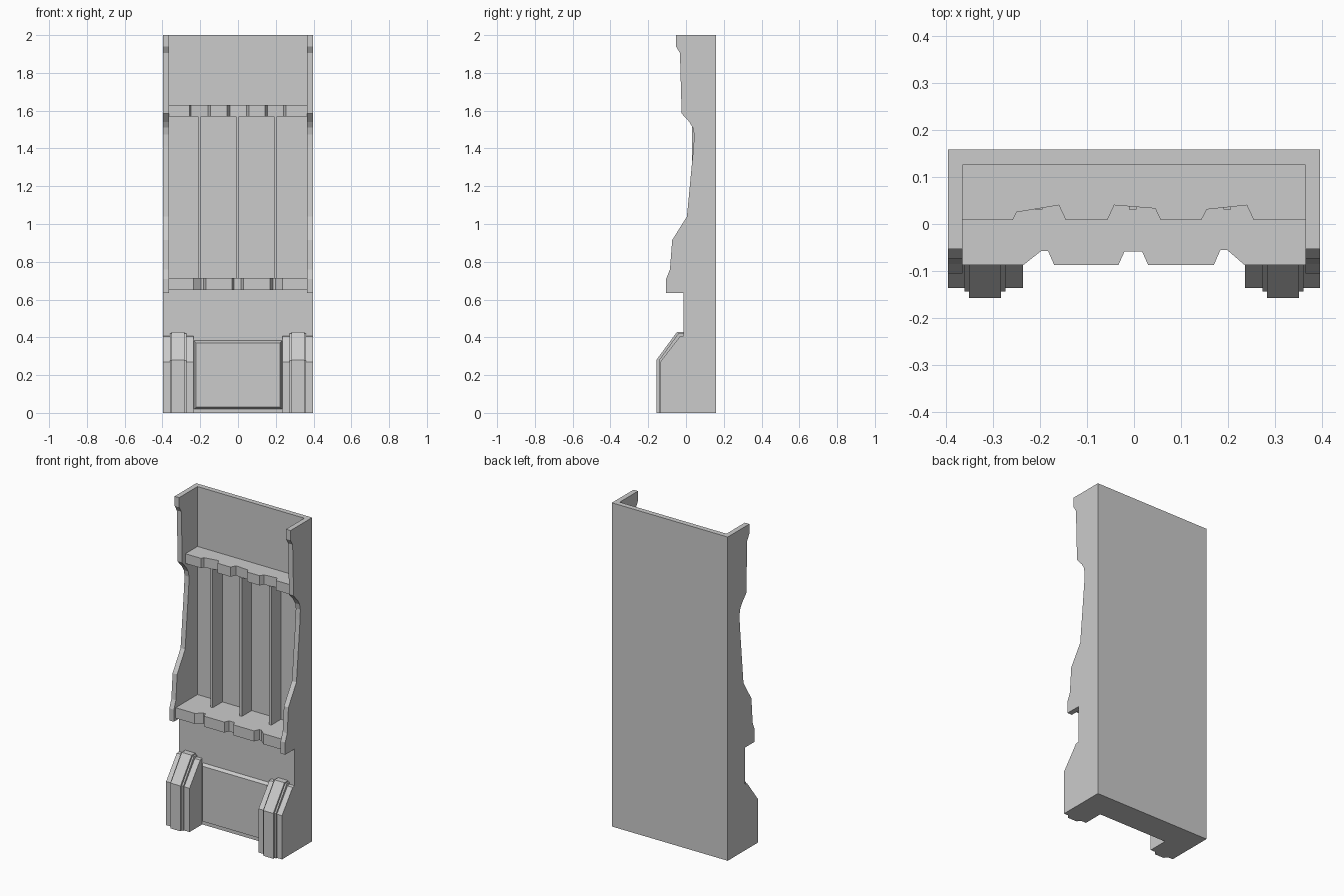
import bpy, bmesh
from mathutils import Vector

if "Cube" in bpy.data.objects:
    bpy.data.objects.remove(bpy.data.objects["Cube"])


def prism(name, pts, axis, a, b):
    """Extrude a 2D outline along x (points are y,z), y (x,z) or z (x,y)."""
    place = {'x': lambda p, t: (t, p[0], p[1]),
             'y': lambda p, t: (p[0], t, p[1]),
             'z': lambda p, t: (p[0], p[1], t)}[axis]
    bm = bmesh.new()
    face = bm.faces.new([bm.verts.new(place(p, a)) for p in pts])
    ext = bmesh.ops.extrude_face_region(bm, geom=[face])
    step = Vector(place((0, 0), b - a))
    bmesh.ops.translate(bm, vec=step, verts=[v for v in ext['geom'] if isinstance(v, bmesh.types.BMVert)])
    bmesh.ops.recalc_face_normals(bm, faces=bm.faces)
    mesh = bpy.data.meshes.new(name)
    bm.to_mesh(mesh)
    bm.free()
    obj = bpy.data.objects.new(name, mesh)
    bpy.context.collection.objects.link(obj)
    return obj


def box(name, x0, x1, y0, y1, z0, z1):
    return prism(name, [(x0, y0), (x1, y0), (x1, y1), (x0, y1)], 'z', z0, z1)


BACK, WALL, PANEL, INNER = 0.158, 0.126, -0.012, 0.365

# Cabinet shell: side silhouette extruded, with the open bay cut out
shell_profile = [(BACK, 0), (BACK, 2), (-0.053, 2), (-0.053, 1.94), (-0.032, 1.905),
                 (-0.023, 1.585), (0.018, 1.54), (0.036, 1.51), (0.043, 1.475),
                 (0.04, 1.41), (0.005, 1.04), (-0.073, 0.915), (-0.085, 0.76),
                 (-0.105, 0.71), (-0.105, 0.635), (PANEL, 0.635), (PANEL, 0)]
cabinet = prism("cabinet_shell", shell_profile, 'x', -0.396, 0.396)
bay = prism("bay_cutter", [(-0.2, 0.6), (PANEL - 0.0005, 0.6), (PANEL - 0.0005, 0.66), (WALL, 0.66),
                           (WALL, 2.1), (-0.2, 2.1)], 'x', -INNER, INNER)
bay.hide_render = True
bay.hide_set(True)
cut = cabinet.modifiers.new("bay", 'BOOLEAN')
cut.operation = 'DIFFERENCE'
cut.solver = 'EXACT'
cut.object = bay

# Notched shelves
upper_notches = [(-0.258, 0.008), (-0.25, 0.025), (-0.16, 0.04), (-0.145, 0.008),
                 (-0.057, 0.008), (-0.042, 0.04), (0.045, 0.033), (0.057, 0.008),
                 (0.143, 0.008), (0.155, 0.031), (0.24, 0.04), (0.255, 0.008)]
lower_notches = [(-0.235, -0.087), (-0.197, -0.057), (-0.183, -0.057), (-0.17, -0.087),
                 (-0.033, -0.087), (-0.02, -0.058), (0.017, -0.058), (0.03, -0.087),
                 (0.17, -0.087), (0.184, -0.055), (0.198, -0.055), (0.235, -0.087)]
for name, notches, z0, z1 in (("upper_shelf", upper_notches, 1.57, 1.63),
                              ("lower_shelf", lower_notches, 0.65, 0.715)):
    y = notches[0][1]
    outline = [(-INNER, WALL), (-INNER, y)] + notches + [(INNER, y), (INNER, WALL)]
    prism(name, outline, 'z', z0, z1)

# Upright dividers between the shelves
for i, x in enumerate((-0.203, -0.003, 0.198)):
    box(f"divider_{i + 1}", x - 0.008, x + 0.008, 0.031, WALL, 0.715, 1.57)

# Raised door with a sloped border
door = box("lower_door", -0.232, 0.232, -0.032, PANEL, 0.02, 0.382)
for v in door.data.vertices:
    if v.co.y < -0.02:
        v.co.x *= 0.955
        v.co.z = 0.201 + (v.co.z - 0.201) * 0.94

# Front feet: broad base and raised centre rib on each side
base_profile = [(PANEL, 0), (PANEL, 0.408), (-0.032, 0.405), (-0.136, 0.27), (-0.136, 0)]
rib_profile = [(PANEL, 0), (PANEL, 0.428), (-0.048, 0.428), (-0.157, 0.28), (-0.157, 0)]
collar_profile = [(PANEL, 0), (PANEL, 0.42), (-0.041, 0.42), (-0.144, 0.277), (-0.144, 0)]
for side, s in (("left", -1), ("right", 1)):
    prism(f"{side}_foot_base", base_profile, 'x', s * 0.236, s * 0.396)
    prism(f"{side}_foot_collar", collar_profile, 'x', s * 0.273, s * 0.361)
    prism(f"{side}_foot_rib", rib_profile, 'x', s * 0.283, s * 0.351)
